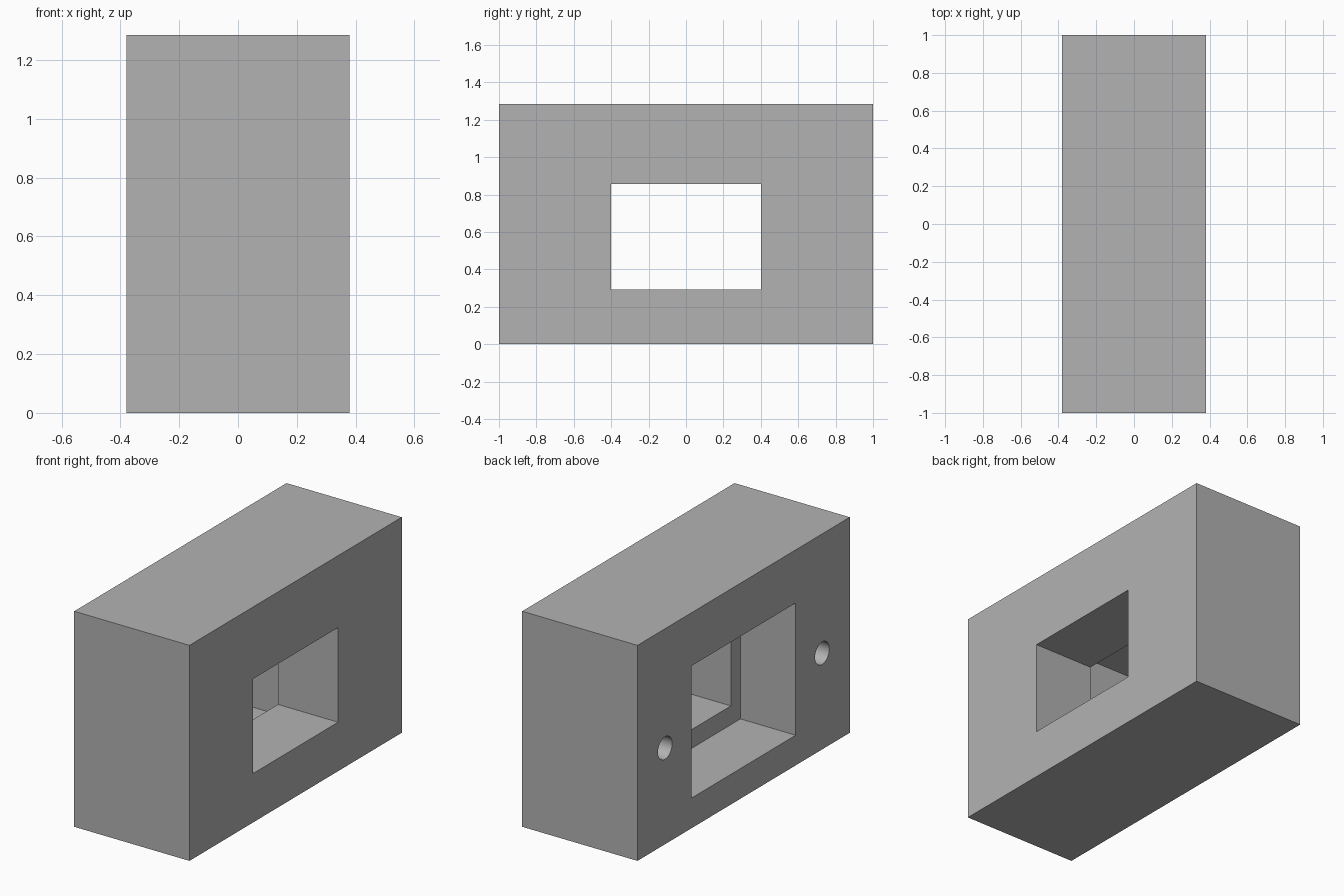
import bpy
import math

if "Cube" in bpy.data.objects:
    bpy.data.objects.remove(bpy.data.objects["Cube"], do_unlink=True)

HALF_X, HALF_Y, HEIGHT = 0.38, 1.0, 1.285
MID_Z = 0.574        # shared height of the opening, recess and screw holes
STEP_X = -0.016      # where the wide recess meets the narrow opening

grey = bpy.data.materials.new("Mid grey")
grey.use_nodes = True
colour = (0.448, 0.448, 0.448, 1)
grey.diffuse_color = colour
grey.node_tree.nodes["Principled BSDF"].inputs["Base Color"].default_value = colour


def box(name, low, high):
    centre = [(a + b) / 2 for a, b in zip(low, high)]
    bpy.ops.mesh.primitive_cube_add(size=1, location=centre)
    ob = bpy.context.object
    ob.name = name
    ob.scale = [b - a for a, b in zip(low, high)]
    bpy.ops.object.transform_apply(location=True, rotation=True, scale=True)
    ob.data.materials.append(grey)
    return ob


def window(name, x0, x1, half_y, half_z):
    return box(name, (x0, -half_y, MID_Z - half_z), (x1, half_y, MID_Z + half_z))


def screw_hole(name, y, radius=0.067, depth=0.36):
    # The cutter starts outside the face so the rim is cut cleanly
    outside = 0.1
    x = -HALF_X + (depth - outside) / 2
    bpy.ops.mesh.primitive_cylinder_add(vertices=48, radius=radius, depth=depth + outside,
                                        location=(x, y, MID_Z),
                                        rotation=(0, math.pi / 2, 0))
    ob = bpy.context.object
    ob.name = name
    ob.data.materials.append(grey)
    return ob


# Solid block
housing = box("housing_block", (-HALF_X, -HALF_Y, 0), (HALF_X, HALF_Y, HEIGHT))

# Narrow opening, wide recess and two blind screw holes
cutters = [
    window("recess_cutter", -HALF_X - 0.1, STEP_X, 0.49, 0.394),
    window("opening_cutter", STEP_X - 0.1, HALF_X + 0.1, 0.4, 0.282),
    screw_hole("front_screw_cutter", -0.74),
    screw_hole("back_screw_cutter", 0.74),
]

bpy.ops.object.select_all(action='DESELECT')
housing.select_set(True)
bpy.context.view_layer.objects.active = housing
for cutter in cutters:
    cutter.hide_render = True
    mod = housing.modifiers.new(cutter.name, 'BOOLEAN')
    mod.operation = 'DIFFERENCE'
    mod.solver = 'EXACT'
    mod.object = cutter
    bpy.ops.object.modifier_apply(modifier=mod.name)
for cutter in cutters:
    bpy.data.objects.remove(cutter, do_unlink=True)

# Round hole walls, crisp edges elsewhere
bpy.ops.object.shade_smooth_by_angle(angle=math.radians(30))
